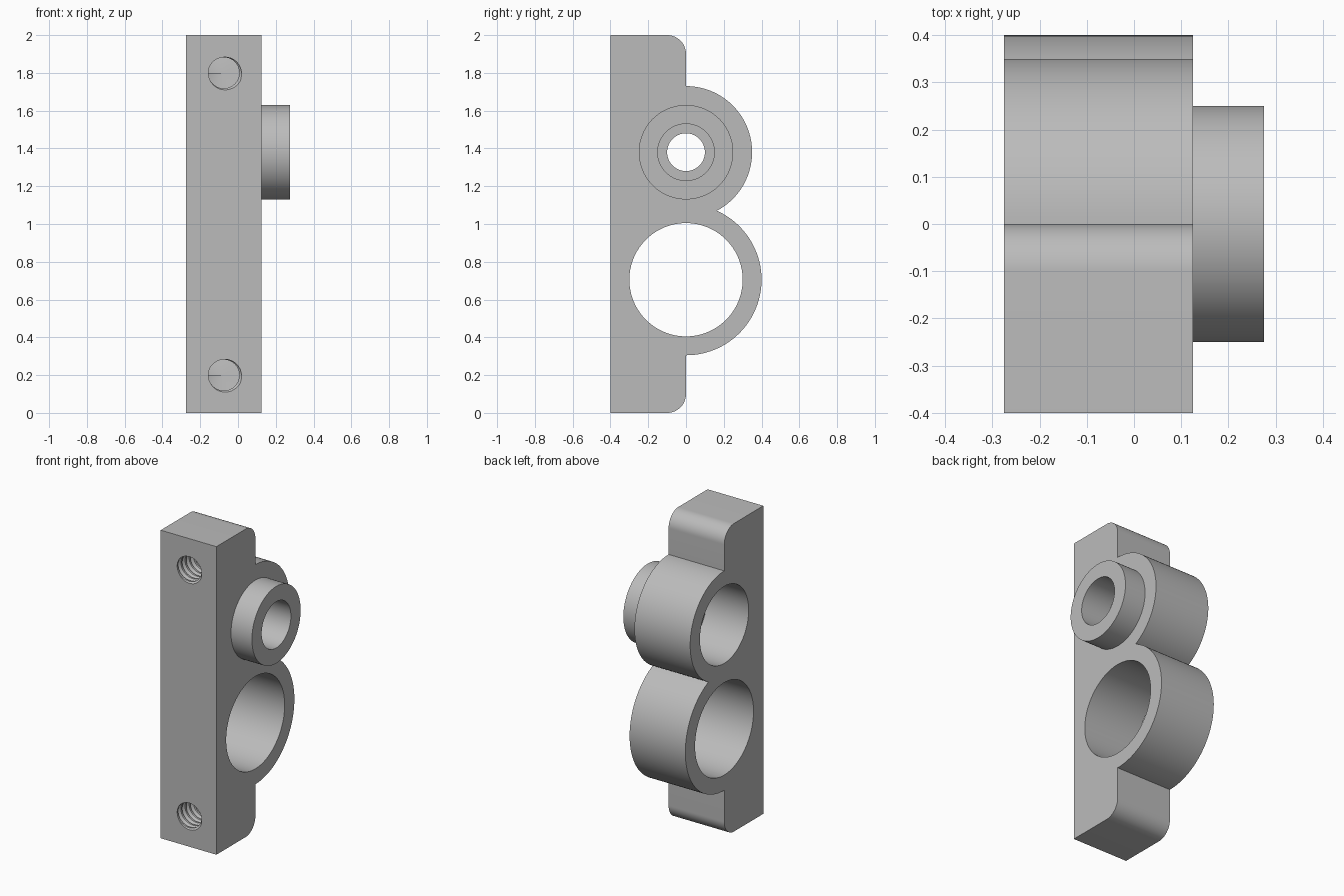
import bpy, bmesh
from math import sin, cos, pi, radians, atan2, sqrt

cube = bpy.data.objects.get("Cube")
if cube:
    bpy.data.objects.remove(cube)

metal = bpy.data.materials.new("light_grey")
metal.use_nodes = True
grey = (0.5, 0.5, 0.5, 1)
metal.diffuse_color = grey
metal.node_tree.nodes["Principled BSDF"].inputs["Base Color"].default_value = grey

X0, X1, X2 = -0.275, 0.125, 0.275      # body sides and boss end
UP_Z, UP_R = 1.38, 0.35                # upper ring
LOW_Z, LOW_R = 0.705, 0.4              # lower ring


def to_object(name, bm):
    bmesh.ops.recalc_face_normals(bm, faces=bm.faces)
    mesh = bpy.data.meshes.new(name)
    bm.to_mesh(mesh)
    bm.free()
    mesh.materials.append(metal)
    obj = bpy.data.objects.new(name, mesh)
    bpy.context.collection.objects.link(obj)
    return obj


def arc(y, z, r, start, end, steps):
    angles = [start + (end - start) * i / steps for i in range(steps + 1)]
    return [(y + r * cos(a), z + r * sin(a)) for a in angles]


def prism(name, outline, x_from, x_to):
    """Extrude a closed (y, z) outline along x."""
    bm = bmesh.new()
    face = bm.faces.new([bm.verts.new((x_from, y, z)) for y, z in outline])
    grown = bmesh.ops.extrude_face_region(bm, geom=[face])["geom"]
    bmesh.ops.translate(bm, vec=(x_to - x_from, 0, 0),
                        verts=[v for v in grown if isinstance(v, bmesh.types.BMVert)])
    return to_object(name, bm)


def cylinder(name, z, r, x_from, x_to):
    return prism(name, arc(0, z, r, 0, 2 * pi, 96)[:-1], x_from, x_to)


def thread_cutter(name, x, z, y_from, pitch=0.042, turns=8, seg=40):
    """Solid screw shape running along +y, closed at both ends."""
    bm = bmesh.new()
    n_max = turns * seg
    section = [(0, 0.082), (0.3, 0.082), (0.65, 0.097)]
    cols = []
    for i, (shift, r) in enumerate(section):
        count = n_max + 1 + (seg if i == 0 else 0)
        col = []
        for n in range(count):
            a = 2 * pi * (n % seg) / seg + pi
            col.append(bm.verts.new((x + r * cos(a), y_from + pitch * (n / seg + shift),
                                     z + r * sin(a))))
        cols.append(col)
    bands = list(zip(cols, cols[1:])) + [(cols[-1], cols[0][seg:])]
    for a, b in bands:
        for n in range(n_max):
            bm.faces.new((a[n], a[n + 1], b[n + 1], b[n]))
    for n in (0, n_max):
        loop = cols[0][n:n + seg + 1] + [c[n] for c in reversed(cols[1:])]
        centre = bm.verts.new((x, y_from + pitch * (n / seg + 0.5), z))
        for a, b in zip(loop, loop[1:] + loop[:1]):
            bm.faces.new((a, b, centre))
    return to_object(name, bm)


def combine(target, tool, operation):
    mod = target.modifiers.new(tool.name, "BOOLEAN")
    mod.operation, mod.solver, mod.object = operation, "EXACT", tool
    bpy.context.view_layer.objects.active = target
    bpy.ops.object.modifier_apply(modifier=mod.name)
    bpy.data.objects.remove(tool)


# Body: mounting plate and two rings in one outline
gap = UP_Z - LOW_Z
rise = (gap ** 2 + LOW_R ** 2 - UP_R ** 2) / (2 * gap)
reach = sqrt(LOW_R ** 2 - rise ** 2)
outline = [(-0.4, 0)]
outline += arc(-0.1, 0.1, 0.1, -pi / 2, 0, 16)
outline += arc(0, LOW_Z, LOW_R, -pi / 2, atan2(rise, reach), 48)
outline += arc(0, UP_Z, UP_R, atan2(rise - gap, reach), pi / 2, 48)[1:]
outline += arc(-0.1, 1.9, 0.1, 0, pi / 2, 16)
outline += [(-0.4, 2)]
body = prism("bearing_bracket", outline, X0, X1)

# Boss on the left side
combine(body, cylinder("boss", UP_Z, 0.25, 0.1, X2), "UNION")

# Bores: lower through hole, upper stepped hole
for name, z, r, a, b in (
        ("lower_bore", LOW_Z, 0.3, X0 - 0.1, X1 + 0.1),
        ("upper_bore", UP_Z, 0.25, X0 - 0.1, 0.025),
        ("boss_bore", UP_Z, 0.15, 0.075, X2 + 0.1),
        ("centre_hole", UP_Z, 0.1, -0.1, 0.2)):
    combine(body, cylinder(name, z, r, a, b), "DIFFERENCE")

# Threaded mounting holes in the front face
for z in (0.2, 1.8):
    combine(body, thread_cutter("mounting_thread", -0.075, z, -0.445), "DIFFERENCE")

# Smooth round walls, keep edges sharp
bpy.ops.object.select_all(action="DESELECT")
body.select_set(True)
bpy.context.view_layer.objects.active = body
bpy.ops.object.shade_smooth_by_angle(angle=radians(25))
